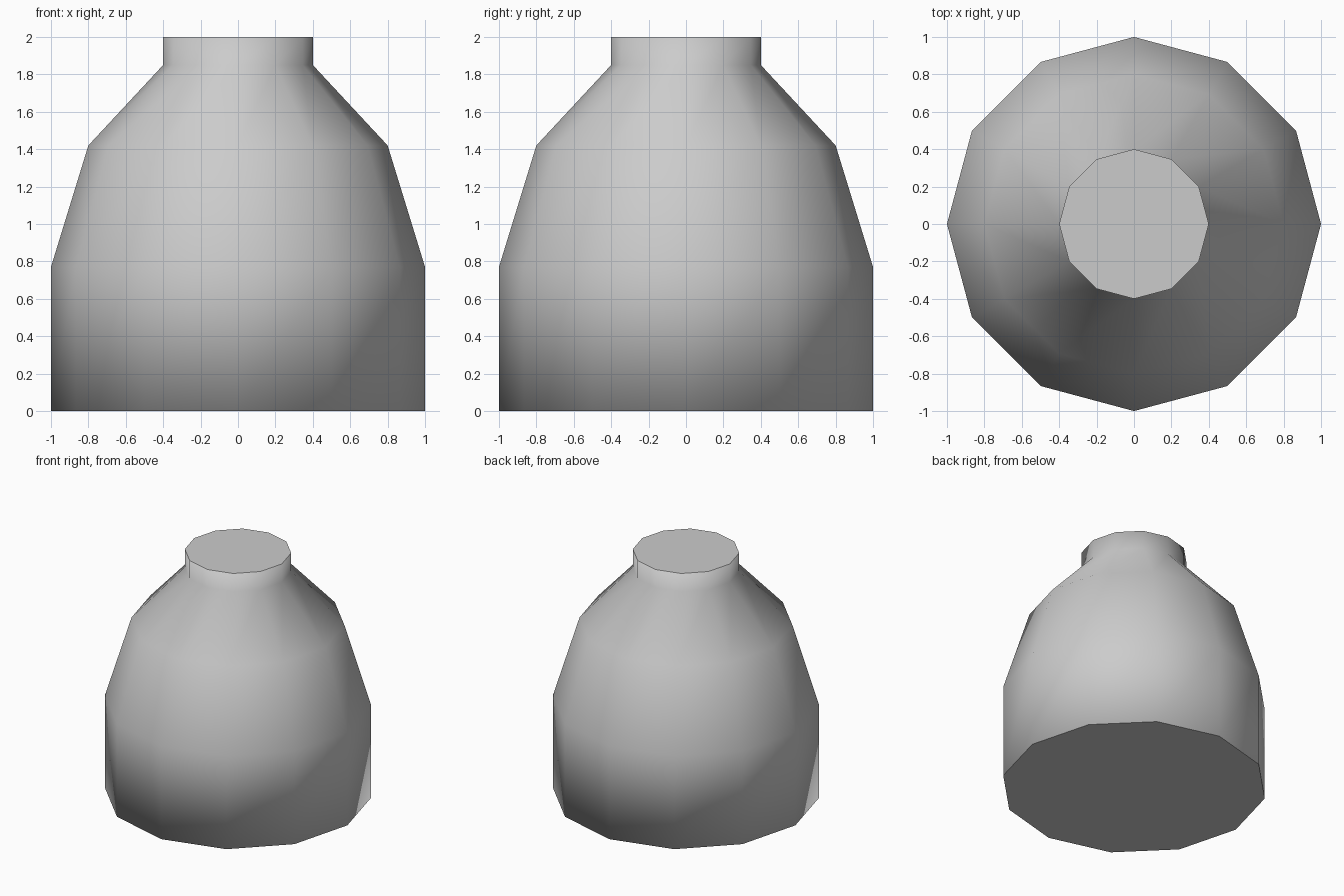
import bpy
import bmesh
from math import cos, sin, tau

cube = bpy.data.objects.get("Cube")
if cube:
    bpy.data.objects.remove(cube, do_unlink=True)

SIDES = 12
# radius and height of each ring, from base to neck rim
PROFILE = [(1.0, 0.0), (1.0, 0.77), (0.8, 1.42), (0.4, 1.85), (0.4, 2.0)]

grey = bpy.data.materials.new("light grey")
grey.use_nodes = True
colour = (0.6, 0.6, 0.6, 1.0)
grey.diffuse_color = colour
grey.node_tree.nodes["Principled BSDF"].inputs["Base Color"].default_value = colour

# Bottle body: stacked rings joined by quads, closed by two caps
bm = bmesh.new()
rings = [[bm.verts.new((r * cos(tau * i / SIDES), r * sin(tau * i / SIDES), z))
          for i in range(SIDES)] for r, z in PROFILE]
for low, high in zip(rings, rings[1:]):
    for i in range(SIDES):
        j = (i + 1) % SIDES
        bm.faces.new((low[i], low[j], high[j], high[i]))
bm.faces.new(rings[0][::-1])
bm.faces.new(rings[-1])
bm.normal_update()

mesh = bpy.data.meshes.new("bottle_body")
bm.to_mesh(mesh)
bm.free()
mesh.materials.append(grey)
body = bpy.data.objects.new("bottle_body", mesh)
bpy.context.collection.objects.link(body)

# Soft shading rolls over the rims of the wall, while the caps stay flat
mesh.shade_smooth()
vertex_normals = [v.normal.copy() for v in mesh.vertices]
corner_normals = []
for face in mesh.polygons:
    is_cap = abs(face.normal.z) > 0.99
    for v in face.vertices:
        corner_normals.append(face.normal.copy() if is_cap else vertex_normals[v])
mesh.normals_split_custom_set(corner_normals)
